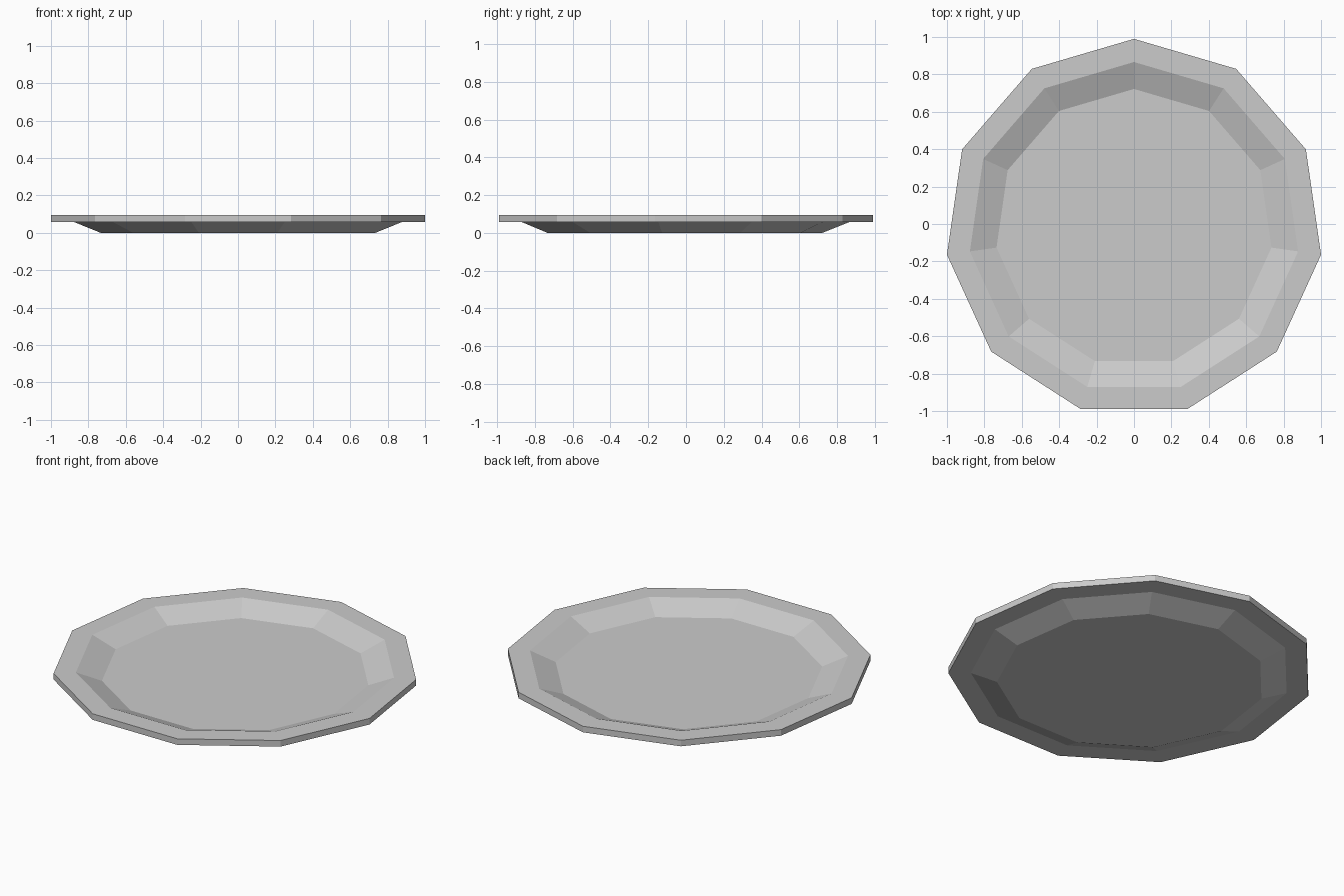
import bpy
import bmesh
from math import cos, sin, pi

cube = bpy.data.objects.get("Cube")
if cube:
    bpy.data.objects.remove(cube, do_unlink=True)

SIDES = 11
Y_SHIFT = -0.0205          # centres the odd-sided outline
THICK = 0.037
RIM_R, WELL_R, FLOOR_R = 1.0103, 0.8865, 0.7425
RIM_Z, FLOOR_Z = 0.095, 0.037

# Plain grey glaze
grey = bpy.data.materials.new("light_grey")
grey.use_nodes = True
colour = (0.6, 0.6, 0.6, 1)
grey.diffuse_color = colour
grey.node_tree.nodes["Principled BSDF"].inputs["Base Color"].default_value = colour


def ring(bm, radius, z):
    """One polygon loop with a corner pointing to the back."""
    angles = [pi / 2 + 2 * pi * k / SIDES for k in range(SIDES)]
    return [bm.verts.new((radius * cos(a), radius * sin(a) + Y_SHIFT, z)) for a in angles]


# Closed profile from the inner floor, over the rim, to the underside
profile = [
    (FLOOR_R, FLOOR_Z), (WELL_R, RIM_Z), (RIM_R, RIM_Z),
    (RIM_R, RIM_Z - THICK), (WELL_R, RIM_Z - THICK), (FLOOR_R, FLOOR_Z - THICK),
]
bm = bmesh.new()
rings = [ring(bm, r, z) for r, z in profile]
for a, b in zip(rings, rings[1:]):
    for i in range(SIDES):
        j = (i + 1) % SIDES
        bm.faces.new((a[i], a[j], b[j], b[i]))
bm.faces.new(rings[0])
bm.faces.new(rings[-1])
bmesh.ops.recalc_face_normals(bm, faces=bm.faces)

mesh = bpy.data.meshes.new("plate")
bm.to_mesh(mesh)
bm.free()
mesh.materials.append(grey)
plate = bpy.data.objects.new("plate", mesh)
bpy.context.collection.objects.link(plate)
